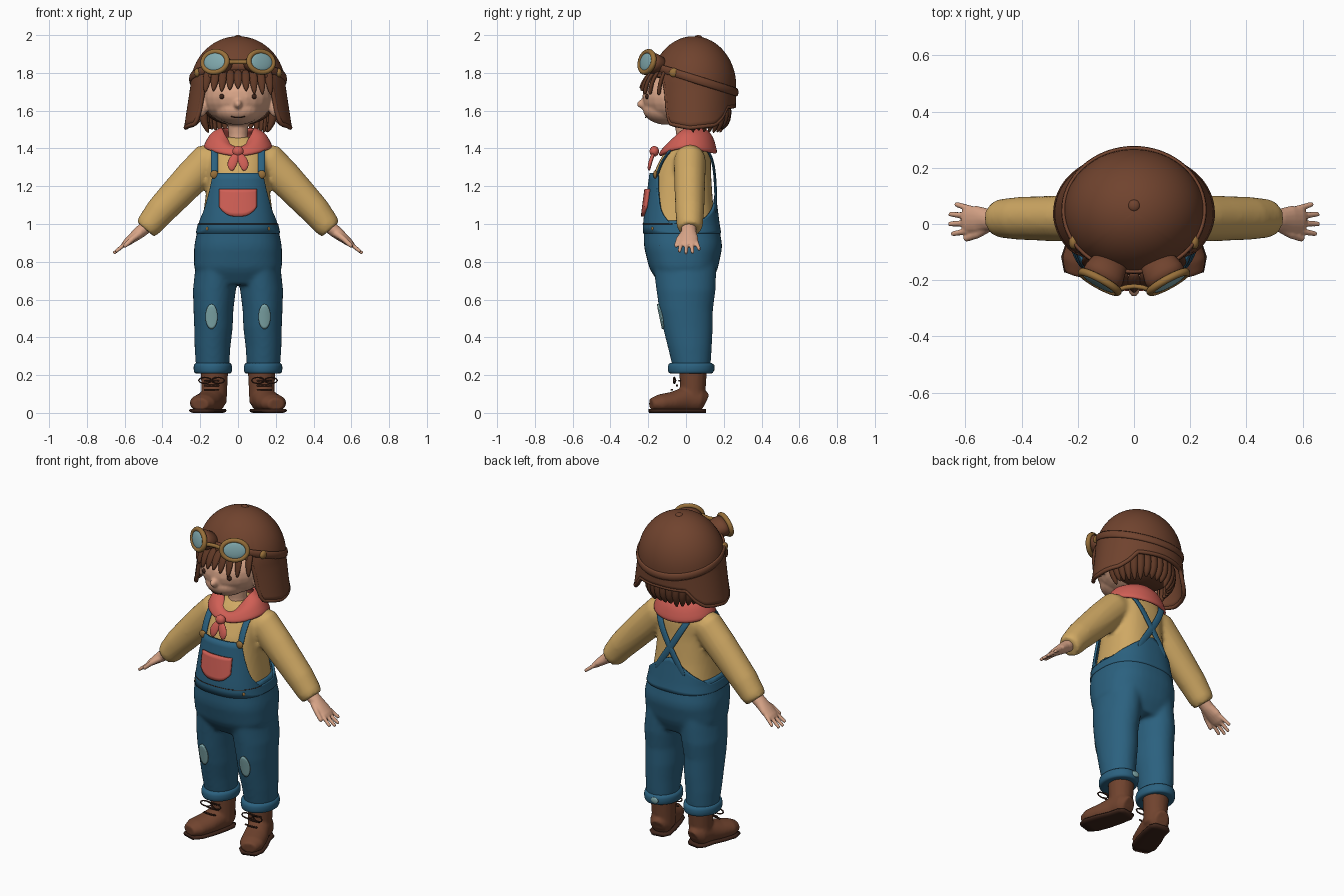
import bpy, bmesh, random
from math import sin, cos, pi, sqrt, radians, degrees, copysign
from mathutils import Vector, Matrix

random.seed(4)
if "Cube" in bpy.data.objects:
    bpy.data.objects.remove(bpy.data.objects["Cube"])


def material(name, code):
    chans = [int(code[i:i + 2], 16) / 255 for i in (0, 2, 4)]
    rgba = [c / 12.92 if c < .04 else ((c + .055) / 1.055) ** 2.4 for c in chans] + [1]
    m = bpy.data.materials.new(name)
    m.use_nodes = True
    m.diffuse_color = rgba
    m.node_tree.nodes["Principled BSDF"].inputs["Base Color"].default_value = rgba
    return m


LEATHER = material("brown leather", "70432e")
HAIR = material("hair brown", "5f3825")
DENIM = material("denim blue", "2b617f")
SHIRT = material("mustard cloth", "d0a964")
CORAL = material("coral cloth", "d05f55")
SKIN = material("skin", "d9a588")
BRASS = material("brass", "98703a")
LENS = material("lens blue", "82abb0")
PATCH = material("pale teal", "83adaf")
DARK = material("dark brown", "3d241a")


def table(rows, x):
    """Linear interpolation of rows (key, values...)."""
    x = min(max(x, rows[0][0]), rows[-1][0])
    for p, q in zip(rows, rows[1:]):
        if x <= q[0]:
            t = (x - p[0]) / (q[0] - p[0])
            return [a + (b - a) * t for a, b in zip(p[1:], q[1:])]


def skin_rings(bm, rings, loop=False, caps=False, closed=True):
    n = len(rings[0])
    pairs = list(zip(rings, rings[1:])) + ([(rings[-1], rings[0])] if loop else [])
    for a, b in pairs:
        for i in range(n if closed else n - 1):
            j = (i + 1) % n
            bm.faces.new((a[i], a[j], b[j], b[i]))
    if caps:
        bm.faces.new(rings[0])
        bm.faces.new(rings[-1])


def tube(bm, pts, ref=(0, 1, 0), axis=None, n=16, loop=False):
    """Tube through points (x, y, z, half width along ref, other half width)."""
    rings, last, ref = [], len(pts) - 1, Vector(ref)
    for i, p in enumerate(pts):
        nxt, prv = (i + 1, i - 1) if loop else (min(i + 1, last), max(i - 1, 0))
        t = Vector(axis) if axis else Vector(pts[nxt % (last + 1)][:3]) - Vector(pts[prv][:3])
        t.normalize()
        u = (ref - t * t.dot(ref)).normalized()
        v = t.cross(u)
        rings.append([bm.verts.new(Vector(p[:3]) + u * p[3] * cos(k * 2 * pi / n)
                                   + v * p[-1] * sin(k * 2 * pi / n)) for k in range(n)])
    skin_rings(bm, rings, loop, not loop)


def sheet(bm, f, nu, nv, closed=True, caps=False):
    """Surface f(u, v); u runs round when closed."""
    du = nu if closed else nu - 1
    rings = [[bm.verts.new(f(i / du, j / (nv - 1))) for i in range(nu)] for j in range(nv)]
    skin_rings(bm, rings, False, caps, closed)


def ball(bm, c, r, rot=None):
    m = Matrix.Translation(c) @ (rot or Matrix()) @ Matrix.Diagonal((*r, 1))
    bmesh.ops.create_uvsphere(bm, u_segments=24, v_segments=14, radius=1, matrix=m)


def finish(bm, name, mat, voxel=0, sub=0, thick=0, relax=4):
    bmesh.ops.remove_doubles(bm, verts=bm.verts, dist=.00005)
    bmesh.ops.recalc_face_normals(bm, faces=bm.faces)
    me = bpy.data.meshes.new(name)
    bm.to_mesh(me)
    bm.free()
    me.materials.append(mat)
    me.polygons.foreach_set("use_smooth", [True] * len(me.polygons))
    ob = bpy.data.objects.new(name, me)
    bpy.context.scene.collection.objects.link(ob)
    if thick:
        mod = ob.modifiers.new("thickness", "SOLIDIFY")
        mod.thickness, mod.offset = thick, 0
    if voxel:
        mod = ob.modifiers.new("merge", "REMESH")
        mod.mode, mod.voxel_size, mod.use_smooth_shade = "VOXEL", voxel, True
        mod = ob.modifiers.new("relax", "SMOOTH")
        mod.factor, mod.iterations = .5, relax
    if sub:
        ob.modifiers.new("round", "SUBSURF").levels = sub
    return ob


def part(name, mat, build, **opts):
    """Builds one object from a function that fills a bmesh."""
    bm = bmesh.new()
    build(bm)
    return finish(bm, name, mat, **opts)


def both(name, mat, build, **opts):
    """Left and right copies; build gets the sign of x."""
    for side, s in (("left", 1), ("right", -1)):
        part(side + "_" + name, mat, lambda bm: build(bm, s), **opts)


# Torso cross-sections: z, half width, front y, back y
BODY = [(.68, .17, -.13, .12), (.76, .225, -.185, .16), (.88, .225, -.215, .185),
        (1, .2, -.215, .165), (1.12, .183, -.2, .15), (1.27, .165, -.18, .14),
        (1.35, .165, -.14, .14), (1.42, .145, -.1, .125), (1.46, .09, -.06, .1)]


def body(z, a, off=0):
    rx, yf, yb = table(BODY, z)
    px, py = (copysign(abs(t) ** .8, t) for t in (sin(a), cos(a)))
    return Vector(((rx + off) * px, (yf + yb) / 2 - ((yb - yf) / 2 + off) * py, z))


def on_body(x, z, off, face=-1):
    rx, yf, yb = table(BODY, z)
    k = max(0, 1 - (abs(x) / rx) ** 2.5) ** .4
    return Vector((x, (yf + yb) / 2 + face * ((yb - yf) / 2 * k + off), z))


# Shirt with sleeves
def shirt(bm):
    sheet(bm, lambda u, v: body(.94 + .52 * v, u * 2 * pi, -.008), 40, 16, caps=True)
    for s in (1, -1):
        tube(bm, [(s * x, .02, z, a, b) for x, z, a, b in (
            (.08, 1.37, .07, .07), (.16, 1.335, .085, .095), (.25, 1.24, .083, .093),
            (.33, 1.155, .08, .087), (.41, 1.07, .077, .08), (.47, .995, .07, .07),
            (.49, .972, .06, .06))])
part("shirt", SHIRT, shirt, voxel=.012)

# Trousers: z, centre x, centre y, half width, half depth
LEG = [(.24, .135, .03, .088, .1), (.35, .135, .02, .095, .117), (.45, .13, .01, .102, .132),
       (.55, .13, 0, .106, .143), (.65, .125, 0, .114, .157), (.75, .115, -.005, .113, .165),
       (.85, .11, -.01, .1, .17)]


def trousers(bm):
    sheet(bm, lambda u, v: body(.68 + .34 * v, u * 2 * pi, .008), 40, 12, caps=True)
    for s in (1, -1):
        tube(bm, [(s * x, y, z, a, b) for z, x, y, a, b in LEG], (1, 0, 0), (0, 0, 1), 28)
part("trousers", DENIM, trousers, voxel=.012, relax=5)
both("trouser_cuff", DENIM, lambda bm, s: tube(
    bm, [(s * .133, .026, z, .096 + g, .116 + g) for z, g in (
        (.208, -.01), (.208, .003), (.232, .008), (.262, .005), (.268, -.01))],
    (1, 0, 0), (0, 0, 1), 28), sub=1)


def knee(bm, s):
    def f(u, v):
        x, z = .14 + .031 * v * cos(u * 2 * pi), .51 + .066 * v * sin(u * 2 * pi)
        cx, cy, a, b = table(LEG, z)
        return Vector((s * x, cy - b * sqrt(1 - ((x - cx) / a) ** 2) - .003, z))
    sheet(bm, f, 24, 6)
both("knee_patch", PATCH, knee, thick=.008)
part("cuff_patch", PATCH, lambda bm: ball(bm, (.11, .146, .24), (.025, .006, .018)))

# Bib and back panel wrap the torso below a varying top edge
TOP = [(0, 1.27), (44, 1.27), (50, 1.17), (60, 1.07), (78, 1.0), (108, 1.0), (140, 1.06), (180, 1.15)]


def bib(u, v):
    d = degrees(abs(u - .5) * 2 * pi)
    return body(.95 + (table(TOP, d)[0] - .95) * v, (u - .5) * 2 * pi, .006)
part("bib_and_back_panel", DENIM, lambda bm: sheet(bm, bib, 80, 10), thick=.014)


def strap(bm, s):
    pts = [on_body(.125, z, .012) for z in (1.24, 1.3, 1.36)]
    pts += [Vector(p) for p in ((.125, -.05, 1.425), (.12, .04, 1.445), (.11, .11, 1.41))]
    pts += [on_body(x, z, .012, 1) for x, z in ((.07, 1.33), (.02, 1.24), (-.04, 1.15), (-.1, 1.05))]
    tube(bm, [(s * p.x, p.y, p.z, .021, .008) for p in pts], (1, 0, 0), n=8)
both("shoulder_strap", DENIM, strap, sub=2)
both("strap_button", BRASS, lambda bm, s: ball(bm, on_body(s * .125, 1.262, .02), (.022, .011, .022)))
both("hip_rivet", BRASS, lambda bm, s: ball(bm, on_body(s * .16, .975, .012), (.011, .008, .011)))


def pocket(u, v):
    x = 2 * u - 1
    low = 1.04 + .05 * abs(x) ** 3
    return on_body(x * .098, low + (1.185 - low) * v, .02)
part("bib_pocket", CORAL, lambda bm: sheet(bm, pocket, 17, 8, closed=False), thick=.018)
both("hip_pocket_seam", DARK, lambda bm, s: tube(
    bm, [(*on_body(s * (.125 + .075 * sin(t)), .985 - .1 * (1 - cos(t)), .008), .003)
         for t in (k * pi / 16 for k in range(9))], n=6))
part("waist_seam", DARK, lambda bm: tube(
    bm, [(*body(1, k * pi / 20, .013), .002) for k in range(-9, 10)], (0, 0, 1), n=6))


# Neckerchief
def scarf(u, v):
    a = (u - .5) * 2 * pi
    c, front = cos(a), max(0, cos(a)) ** 2
    w, dep, z = table([(0, .08, .08, 1.505), (.5, .14, .125, 1.475), (1, .178, .148, 1.4)], v)
    return Vector((w * sin(a), .01 - dep * c, z - front * (.11 - .07 * v) - .03 * v * max(0, -c)))
part("neckerchief", CORAL, lambda bm: sheet(bm, scarf, 40, 6), thick=.022, sub=1)
part("neckerchief_knot", CORAL, lambda bm: ball(bm, (0, -.168, 1.385), (.03, .025, .028)))
both("neckerchief_tail", CORAL, lambda bm, s: tube(
    bm, [(0, -.17, 1.38, .014, .01), (s * .025, -.185, 1.34, .029, .011),
         (s * .036, -.195, 1.305, .026, .01), (s * .032, -.196, 1.28, .008, .006)],
    (1, 0, 0), n=12), sub=1)


# Hands
def hand(bm, s):
    tube(bm, [(s * x, .015, z, a, b) for x, z, a, b in (
        (.46, 1.005, .04, .036), (.52, .957, .04, .033), (.56, .925, .05, .026),
        (.595, .897, .048, .019), (.61, .885, .035, .012))])
    for k in range(4):
        reach = (.86, 1, .97, .7)[k]
        y = -.022 + .025 * k
        tube(bm, [(s * (.58 + .075 * t * reach), y + (.01 * k - .013) * t, .908 - .06 * t * reach,
                   .0125 - .003 * t) for t in (0, .5, .9, 1.06)], n=10)
    tube(bm, [(s * .52, -.01, .95, .02), (s * .56, -.038, .92, .015),
              (s * .598, -.052, .885, .012), (s * .604, -.053, .878, .006)], n=10)
both("hand", SKIN, hand, voxel=.005, relax=3)


# Boots
FOOT = [(.12, .1, .055, .04, .05), (.125, .07, .07, .063, .07), (.14, 0, .07, .066, .07),
        (.165, -.07, .056, .072, .056), (.19, -.14, .05, .07, .048), (.203, -.185, .045, .045, .032)]


def boot(bm, s):
    tube(bm, [(s * x, y, z, y2) for x, y, z, y2 in (
        (.128, .035, .05, .068), (.125, .036, .12, .068), (.125, .038, .235, .074))],
        (1, 0, 0), (0, 0, 1))
    tube(bm, [(s * x, y, z, a, b) for x, y, z, a, b in FOOT], (1, 0, 0), n=20)
    for v in bm.verts:
        v.co.z = max(v.co.z, .014)
both("boot", LEATHER, boot, voxel=.008)


def sole(bm, s):
    tube(bm, [(s * x, y, .013, a + .003, .022) for x, y, z, a, b in FOOT], (1, 0, 0), n=16)
    for v in bm.verts:
        v.co.z = min(max(v.co.z, 0), .02)
both("boot_sole", DARK, sole)


def laces(bm, s):
    for y, z in ((-.035, .17), (-.048, .145), (-.075, .122)):
        tube(bm, [(s * .14 + x, y - .002 + 3 * x * x, z, .005) for x in (-.04, -.02, 0, .02, .04)], n=6)
    for e in (1, -1):
        tube(bm, [(s * .14 + e * (.035 - .033 * cos(t)), -.055 - .01 * sin(t / 2),
                   .172 + .016 * sin(t), .004) for t in (k * pi / 6 for k in range(12))], n=6, loop=True)
both("laces", DARK, laces)


# Head
def head(bm):
    ball(bm, (0, -.02, 1.67), (.187, .212, .15))
    ball(bm, (0, -.1, 1.605), (.125, .128, .08))
    ball(bm, (0, -.222, 1.635), (.022, .038, .026))
    tube(bm, [(0, .0, 1.38, .058), (0, .0, 1.47, .052), (0, -.01, 1.58, .056)], axis=(0, 0, 1))
    for s in (1, -1):
        ball(bm, (s * .193, -.07, 1.615), (.028, .03, .048))
part("head", SKIN, head, voxel=.008, relax=3)
both("eye", DARK, lambda bm, s: ball(bm, (s * .085, -.205, 1.675), (.014, .012, .014)))
part("mouth", DARK, lambda bm: tube(
    bm, [(x, -.215 + 6 * x * x, 1.563 + 5 * x * x, .003) for x in (-.036, -.018, 0, .018, .036)], n=6))


def hair(bm):
    ball(bm, (0, .06, 1.64), (.2, .165, .12))
    for i in range(-4, 5):
        x, drop = i * .041, random.uniform(0, .025) + .004 * abs(i)
        bulge = sqrt(1 - (x / .2) ** 2)
        tube(bm, [(x * w, -.02 - r * bulge, z, a, .012) for w, r, z, a in (
            (.95, .15, 1.82, .022), (1, .195, 1.77, .026), (1.04, .213, 1.735 - drop / 2, .018),
            (1.06, .218, 1.715 - drop, .003))], (1, 0, 0), n=8)
    for i in range(17):
        a = radians(85 + i * 190 / 16)
        tip = random.uniform(1.475, 1.505)
        tube(bm, [(r * sin(a), .05 - .9 * r * cos(a), z, w) for r, z, w in (
            (.18, 1.66, .026), (.188, 1.58, .028), (.178, 1.53, .022), (.155, tip, .005))], n=8)
part("hair", HAIR, hair, sub=1)

# Helmet: dome above its widest line, flared ear flaps below
RIM = [(0, 1.79), (40, 1.785), (48, 1.72), (54, 1.57), (60, 1.53), (85, 1.51),
       (118, 1.525), (130, 1.56), (142, 1.62), (180, 1.625)]


def dome(z):
    return sqrt(max(0, 1 - ((z - 1.73) / .255) ** 2)) if z > 1.73 else 1


def helmet(u, v):
    a = (u - .5) * 2 * pi
    low = (table(RIM, degrees(abs(a)))[0] - 1.73) / .255
    phi = pi / 2 + (low - pi / 2) * v
    r = cos(phi) if phi > 0 else 1 - phi * (.19 * sin(a) ** 2 - .03)
    return Vector((.243 * r * sin(a), .04 - .217 * r * cos(a), 1.73 + .255 * (sin(phi) if phi > 0 else phi)))
part("flying_helmet", LEATHER, lambda bm: sheet(bm, helmet, 96, 24), thick=.018)
part("helmet_rim", LEATHER, lambda bm: tube(
    bm, [(*helmet(i / 96, 1), .012) for i in range(96)], (0, .01, 1), n=8, loop=True))
part("helmet_button", LEATHER, lambda bm: ball(bm, (0, .065, 1.986), (.022, .022, .014)))


def band(a):
    z = 1.78
    for _ in range(6):
        y = .04 - .23 * cos(a) * dome(z)
        z = 1.82 - .31 * (y + .125)
    return (.254 * sin(a) * dome(z), y, z)
part("goggle_strap", LEATHER, lambda bm: tube(
    bm, [(*band(i * pi / 32), .022, .008) for i in range(64)], (0, 0, 1), n=8, loop=True))
both("strap_buckle", BRASS, lambda bm, s: ball(
    bm, band(s * radians(62)), (.017, .026, .024)))


# Goggles
def eyepiece(s):
    n = Vector((s * .47, -.86, .2)).normalized()
    return Vector((s * .122, -.207, 1.858)), n, n.to_track_quat("Z", "Y")


def frame(bm, s):
    c, n, q = eyepiece(s)
    tube(bm, [(*(c + q @ Vector((.073 * cos(t), .056 * sin(t), 0))), .014, .014)
              for t in (k * pi / 16 for k in range(32))], n, n=10, loop=True)


def cup(bm, s):
    c, n, q = eyepiece(s)
    tube(bm, [(*(c - n * d), .074 + g, .055 + g) for d, g in ((.005, 0), (.04, 0), (.1, -.015))],
         q @ Vector((1, 0, 0)), n=24)


def lens(bm, s):
    c, n, q = eyepiece(s)
    ball(bm, c + n * .004, (.066, .05, .012), q.to_matrix().to_4x4())
both("goggle_frame", BRASS, frame)
both("goggle_cup", LEATHER, cup)
both("goggle_lens", LENS, lens)
part("goggle_bridge", BRASS, lambda bm: tube(
    bm, [(x, -.222 - 4 * x * x, 1.858, .012, .009) for x in (-.055, -.03, 0, .03, .055)], (0, 0, 1), n=10))
